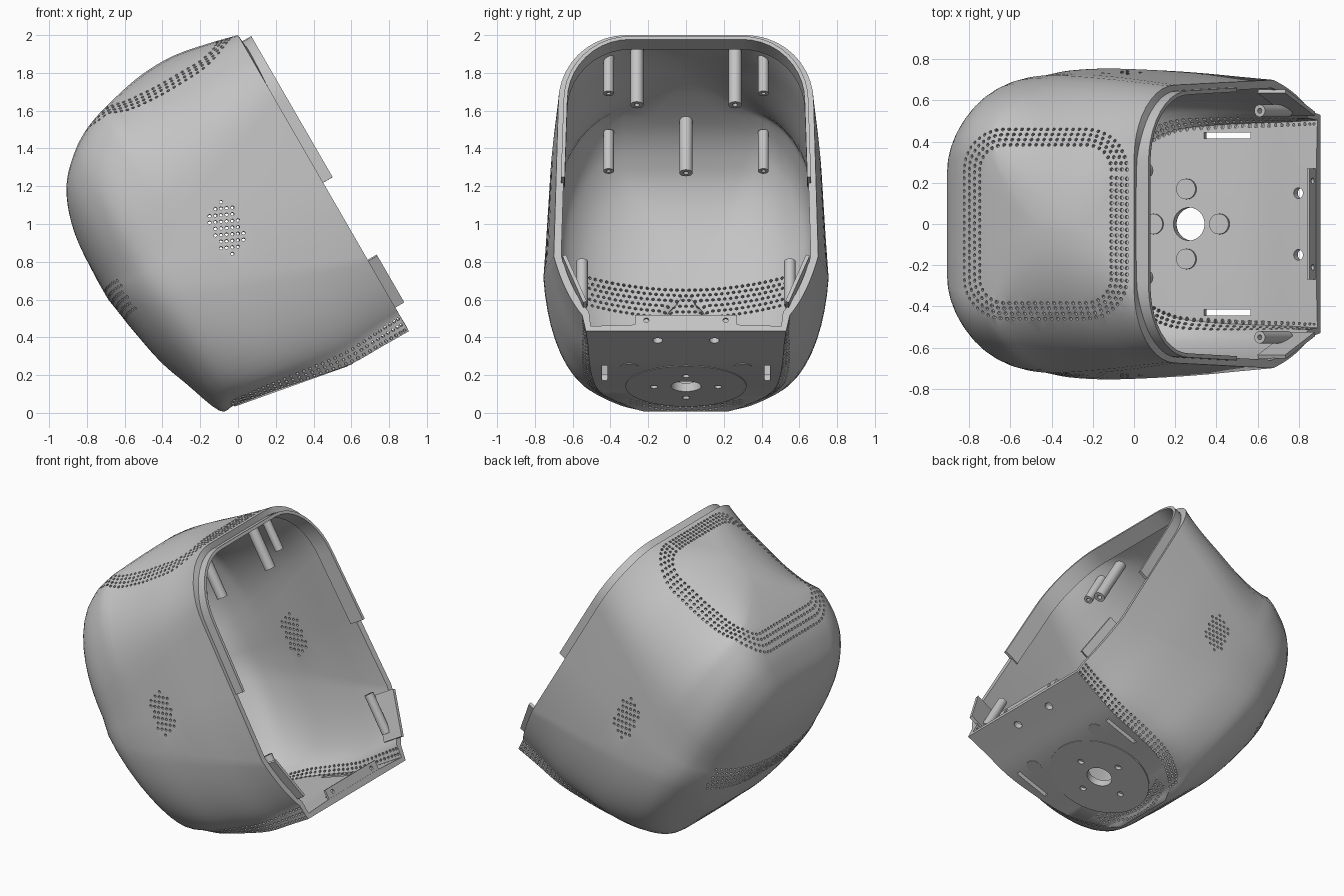
import bpy, bmesh, math
from mathutils import Vector, Matrix
from mathutils.bvhtree import BVHTree

if "Cube" in bpy.data.objects:
    bpy.data.objects.remove(bpy.data.objects["Cube"])

GREY = bpy.data.materials.new("shell grey")
GREY.use_nodes = True
GREY.diffuse_color = (.55, .55, .55, 1)
GREY.node_tree.nodes["Principled BSDF"].inputs["Base Color"].default_value = (.55, .55, .55, 1)
WALL = 0.04


# The housing is tilted by 30 degrees: u runs out of the opening, v runs up it
def P(u, y, v):
    c, s = math.cos(math.pi / 6), math.sin(math.pi / 6)
    return Vector((c * u - s * v, y, s * u + c * v))


U_AXIS, V_AXIS = P(1, 0, 0), P(0, 0, 1)


def make(name, bm, fix=True):
    if fix:
        bmesh.ops.recalc_face_normals(bm, faces=bm.faces)
    mesh = bpy.data.meshes.new(name)
    bm.to_mesh(mesh)
    bm.free()
    mesh.materials.append(GREY)
    ob = bpy.data.objects.new(name, mesh)
    bpy.context.collection.objects.link(ob)
    return ob


def activate(ob):
    bpy.ops.object.select_all(action="DESELECT")
    ob.select_set(True)
    bpy.context.view_layer.objects.active = ob


def smooth(ob, angle=32):
    activate(ob)
    bpy.ops.object.shade_smooth_by_angle(angle=math.radians(angle))


def solidify(ob, thickness, offset):
    mod = ob.modifiers.new("Wall", "SOLIDIFY")
    mod.thickness, mod.offset = thickness, offset
    activate(ob)
    bpy.ops.object.modifier_apply(modifier=mod.name)


def cut(cutter_bm, *targets):
    cutter = make("hole_cutter", cutter_bm)
    cutter.hide_render = True
    for ob in targets:
        mod = ob.modifiers.new("Holes", "BOOLEAN")
        mod.operation, mod.object, mod.solver = "DIFFERENCE", cutter, "EXACT"
        mod.use_self = True
        activate(ob)
        bpy.ops.object.modifier_apply(modifier=mod.name)
    bpy.data.objects.remove(cutter)


def add_cyl(bm, a, b, r, seg=24):
    d = b - a
    m = Matrix.Translation((a + b) / 2) @ d.to_track_quat("Z", "Y").to_matrix().to_4x4()
    bmesh.ops.create_cone(bm, cap_ends=True, segments=seg, radius1=r, radius2=r,
                          depth=d.length, matrix=m)


def add_box(bm, centre, size, tilt):
    m = Matrix.Translation(centre) @ Matrix.Rotation(-tilt, 4, "Y") @ Matrix.Diagonal((*size, 1))
    bmesh.ops.create_cube(bm, size=1, matrix=m)


# Shell stations: u, top v, floor v, half width, floor half width
ROWS = [
    (-.295, .96, .86, .06, .02), (-.285, 1.17, .8, .25, .09), (-.262, 1.306, .65, .39, .13),
    (-.22, 1.43, .44, .51, .18), (-.16, 1.53, .27, .61, .2), (-.08, 1.61, .06, .69, .2),
    (0, 1.67, .045, .73, .37), (.1, 1.72, .027, .748, .46), (.25, 1.765, 0, .755, .52),
    (.45, 1.805, -.04, .748, .535), (.65, 1.808, -.075, .735, .535),
    (.85, 1.77, -.077, .715, .53), (1, 1.732, -.078, .7, .53)]


def station(f):
    i = min(int(f), len(ROWS) - 2)
    t = f - i
    a, b, c, d = (ROWS[max(0, min(len(ROWS) - 1, i + k))] for k in (-1, 0, 1, 2))
    return [q + t * (r - p + t * (2 * p - 5 * q + 4 * r - s + t * (3 * (q - r) + s - p))) / 2
            for p, q, r, s in zip(a, b, c, d)]


def skirt(f):
    """Bevel strip round the floor: inner and outer (y, v) corners."""
    u, vt, vb, w, fl = station(f)
    fade = max(0, min(1, (u + .08) / .1))
    rise = fade * (.03 + .07 * max(0, u))
    return Vector((fl - .07 * fade * (1 - u), vb)), Vector((fl + .2 * rise, vb + rise))


def half_section(f):
    u, vt, vb, w, fl = station(f)
    inner, (y0, v0) = skirt(f)
    low = .38 + .4 * (1 - u)
    high = low + (vt - low) * (.1 + .6 * (u + .3) / 1.3)
    bulge = .88 - .55 * max(0, u)
    top_w = w * .965
    c = w * .45 * min(1, abs(u - .6) / .4) ** 2
    pts = [(0, vb), (inner.x / 2, vb), tuple(inner)]
    for k in range(11):
        t = k / 10
        a = t * math.pi / 2
        ky = bulge * math.sin(a) + (1 - bulge) * t
        kv = bulge * (1 - math.cos(a)) + (1 - bulge) * t
        pts.append((y0 + (w - y0) * ky, v0 + (low - v0) * kv))
    pts.append(((w + top_w) / 2, (low + high) / 2))
    for k in range(11):
        a = k / 10 * math.pi / 2
        pts.append((c + (top_w - c) * math.cos(a), high + (vt - high) * math.sin(a)))
    c = max(c, .02)
    pts[-1] = (c, vt)
    return u, pts + [(c / 2, vt), (0, vt)]


# Shell: loft of the stations, closed at the back and open at the front
bm = bmesh.new()
rings = []
for k in range((len(ROWS) - 1) * 4 + 1):
    u, half = half_section(k / 4)
    loop = half + [(-y, v) for y, v in half[-2:0:-1]]
    rings.append([bm.verts.new(P(u, y, v)) for y, v in loop])
for a, b in zip(rings, rings[1:]):
    for j in range(len(a)):
        k = (j + 1) % len(a)
        bm.faces.new((a[j], a[k], b[k], b[j]))
bm.faces.new(rings[0])
bmesh.ops.recalc_face_normals(bm, faces=bm.faces)
bm.normal_update()
tree = BVHTree.FromBMesh(bm)
shell = make("shell", bm, fix=False)
solidify(shell, WALL, -1)

# Floor frame: centre, slope and downward normal of the sloping base
SLOPE = math.atan2(.25, .7)
FLOOR = Vector((.28, 0, .147))
ALONG = Vector((math.cos(SLOPE), 0, math.sin(SLOPE)))
DOWN = Vector((math.sin(SLOPE), 0, -math.cos(SLOPE)))


def on_floor(x, y):
    return FLOOR + ALONG * (x - FLOOR.x) / ALONG.x + Vector((0, y, 0))


# Mounting plate, bosses and pads on the floor
bm, bosses, holes = bmesh.new(), bmesh.new(), bmesh.new()
add_cyl(bm, FLOOR + DOWN * .007, FLOOR - DOWN * .01, .32, 64)
plate = make("mounting_plate", bm)
add_cyl(holes, FLOOR + DOWN * .1, FLOOR - DOWN * .1, .08, 40)
for x, y in ((.27, .17), (.27, -.17), (.43, 0), (.11, 0)):
    p = on_floor(x, y)
    add_cyl(bosses, p - DOWN * .02, p - DOWN * .055, .05)
    add_cyl(holes, p + DOWN * .03, p - DOWN * .015, .02, 16)
for side in (-1, 1):
    p = on_floor(.56, side * .3)
    add_cyl(bosses, p + DOWN * .005, p - DOWN * .01, .05)
    p = P(.9, side * .15, -.078)
    add_cyl(holes, p - V_AXIS * .1, p + V_AXIS * .1, .026)
    add_box(holes, on_floor(.465, side * .43), (.24, .028, .2), SLOPE)
cut(holes, shell, plate)
smooth(plate)
smooth(make("floor_bosses", bosses))

# Screw posts hanging from the top wall: u, y, tip v, root v, radius
bm, holes = bmesh.new(), bmesh.new()
posts = [(.15, 0, 1.38, 1.71, .035)]
for side in (-1, 1):
    posts += [(.87, side * .26, 1.38, 1.72, .035), (.87, side * .41, 1.45, 1.68, .028),
              (.1, side * .41, 1.42, 1.66, .028), (.93, side * .55, .39, .12, .03)]
for u, y, tip, root, r in posts:
    end, start = P(u, y, tip), P(u, y, root)
    axis = (end - start).normalized()
    add_cyl(bm, start, end, r)
    add_cyl(holes, end - axis * .06, end + axis * .02, r * .4, 12)
screw_posts = make("screw_posts", bm)
cut(holes, screw_posts)
smooth(screw_posts)

# Floor tab behind the opening, with two screw holes
bm, holes = bmesh.new(), bmesh.new()
add_box(bm, P(.99, 0, -.012), (.014, .54, .07), math.radians(30))
for side in (-1, 1):
    p = P(.99, side * .21, -.008)
    add_cyl(holes, p - U_AXIS * .05, p + U_AXIS * .05, .014, 12)
tab = make("floor_tab", bm)
cut(holes, tab)


# Raised lips inside the rim
def ribbon(name, path, u0, u1):
    bm = bmesh.new()
    rows = [[bm.verts.new(P(u, y, v)) for u in (u0, u1)] for y, v in path]
    for a, b in zip(rows, rows[1:]):
        bm.faces.new((a[0], a[1], b[1], b[0]))
    ob = make(name, bm)
    solidify(ob, .02, 0)
    smooth(ob)


rim = half_section(len(ROWS) - 1)[1]
arc = [(.69, .83)] + [p for p in rim if p[1] > .9]
arc = [(y * .945, .83 + (v - .83) * .945) for y, v in arc]
ribbon("upper_lip", arc + [(-y, v) for y, v in arc[-2::-1]], .95, 1.058)
for side, label in ((-1, "right"), (1, "left")):
    ribbon(label + "_lower_lip", [(side * .535, .07), (side * .645, .355)], .9, 1.055)

# Perforations: small holes set square to the wall, never closer than a pitch
dots, centres = bmesh.new(), []


def dot(hit, depth=WALL + .012):
    loc, n = hit[0], hit[1]
    if loc is not None and all((loc - c).length > .022 for c in centres):
        centres.append(loc)
        add_cyl(dots, loc + n * .008, loc - n * depth, .009, 6)


# Rounded square band on the top, not cut right through
for row in range(4):
    hx, hy, r = .32 + .025 * row, .385 + .025 * row, .12 + .025 * row
    pts = []
    for q in range(4):
        sx, sy = ((1, 1), (-1, 1), (-1, -1), (1, -1))[q]
        for k in range(9):
            a = (q + k / 8) * math.pi / 2
            pts.append(Vector((sx * (hx - r) + r * math.cos(a), sy * (hy - r) + r * math.sin(a), 0)))
    spacing, carry = .031, 0
    for a, b in zip(pts, pts[1:] + pts[:1]):
        length = (b - a).length
        while carry < length:
            p = a.lerp(b, carry / length) + Vector((-.43, 0, 3))
            dot(tree.ray_cast(p, Vector((0, 0, -1))), .02)
            carry += spacing
        carry -= length

# Round patch on each side
for side in (-1, 1):
    for i in range(-4, 5):
        for j in range(-4, 5):
            x, z = i * .03, j * .035 + (i % 2) * .0175
            if (x / .095) ** 2 + (z / .13) ** 2 < 1:
                dot(tree.ray_cast(Vector((x - .06, side * 3, .98 - x * .5 + z)), Vector((0, -side, 0))))

# Band across the lower back, rising towards the sides
for row in range(6):
    for k in range(-17, 18):
        y = (k + .5 * (row % 2)) * .032
        dot(tree.ray_cast(Vector((-3, y, .48 + row * .03 + .25 * y * y)), Vector((1, 0, 0))))

# Rows round the floor bevel, closing behind the plate
for side in (-1, 1):
    for k in range(34):
        f = 6 + k * .176
        inner, outer = skirt(f)
        for t in (.15, .5, .85):
            y, v = inner.lerp(outer, t)
            dot(tree.find_nearest(P(station(f)[0], side * y, v)))
for row in range(3):
    for k in range(-9, 10):
        y = k * .032
        dot(tree.ray_cast(Vector((-.065 + row * .028 + .8 * y * y, y, -1)), Vector((0, 0, 1))), .03)
cut(dots, shell)
smooth(shell)
